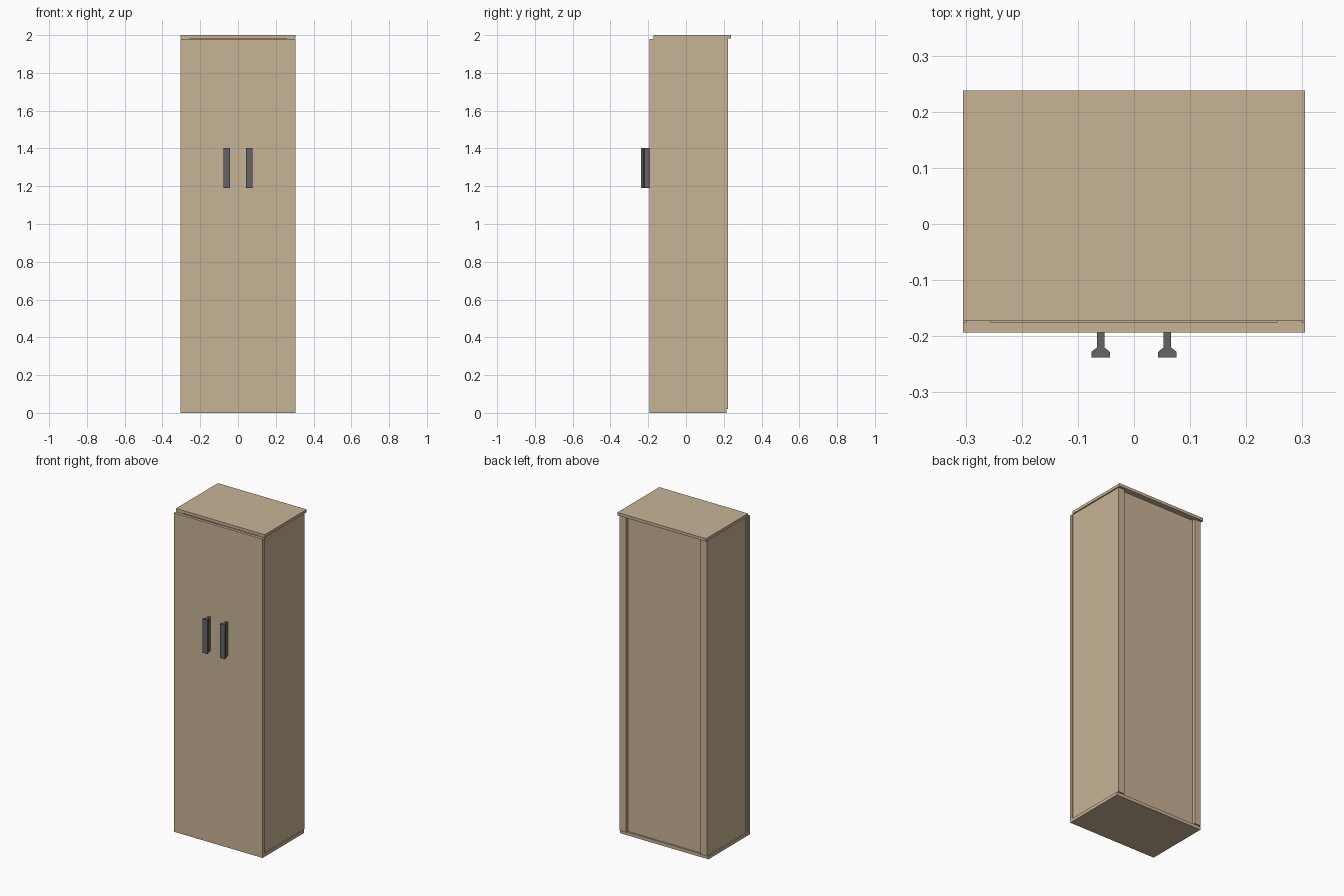
import bpy, bmesh

if "Cube" in bpy.data.objects:
    bpy.data.objects.remove(bpy.data.objects["Cube"])


def material(name, rgb):
    m = bpy.data.materials.new(name)
    m.diffuse_color = (*rgb, 1.0)
    m.use_nodes = True
    m.node_tree.nodes["Principled BSDF"].inputs["Base Color"].default_value = m.diffuse_color
    return m


WOOD = material("light_wood", (0.58, 0.455, 0.305))
METAL = material("dark_grey_metal", (0.13, 0.13, 0.137))


def finish(name, bm, mat):
    bmesh.ops.recalc_face_normals(bm, faces=bm.faces)
    mesh = bpy.data.meshes.new(name)
    bm.to_mesh(mesh)
    bm.free()
    mesh.materials.append(mat)
    ob = bpy.data.objects.new(name, mesh)
    bpy.context.collection.objects.link(ob)
    return ob


def prism(name, points, z0, z1, mat):
    """Extrude an xy outline from z0 up to z1."""
    bm = bmesh.new()
    face = bm.faces.new([bm.verts.new((x, y, z0)) for x, y in points])
    ext = bmesh.ops.extrude_face_region(bm, geom=[face])
    verts = [v for v in ext["geom"] if isinstance(v, bmesh.types.BMVert)]
    bmesh.ops.translate(bm, verts=verts, vec=(0, 0, z1 - z0))
    return finish(name, bm, mat)


def board(name, x, y, z, mat=WOOD):
    return prism(name, [(x[0], y[0]), (x[1], y[0]), (x[1], y[1]), (x[0], y[1])],
                 z[0], z[1], mat)


# Horizontal boards and the single front panel
board("top_board", (-0.305, 0.305), (-0.173, 0.238), (1.982, 2.0))
board("bottom_board", (-0.304, 0.304), (-0.192, 0.214), (0.0, 0.02))
board("front_door", (-0.305, 0.305), (-0.193, -0.175), (0.004, 1.98))

# Back panel, recessed between the rear posts
board("back_panel", (-0.256, 0.256), (0.195, 0.204), (0.02, 1.982))

for side, s in (("left", -1), ("right", 1)):
    def span(a, b):
        return tuple(sorted((s * a, s * b)))

    # Side panel and its two corner posts
    board(side + "_side_panel", span(0.282, 0.298), (-0.16, 0.203), (0.02, 1.982))
    board(side + "_front_post", span(0.256, 0.299), (-0.1745, -0.16), (0.02, 1.982))
    board(side + "_back_post", span(0.256, 0.299), (0.203, 0.223), (0.02, 1.982))

    # T-shaped handle with a flared grip
    half = [(0.0065, -0.192), (0.0065, -0.220), (0.0165, -0.228), (0.0165, -0.238)]
    outline = half + [(-x, y) for x, y in reversed(half)]
    prism(side + "_handle", [(x + s * 0.0595, y) for x, y in outline], 1.19, 1.403, METAL)
